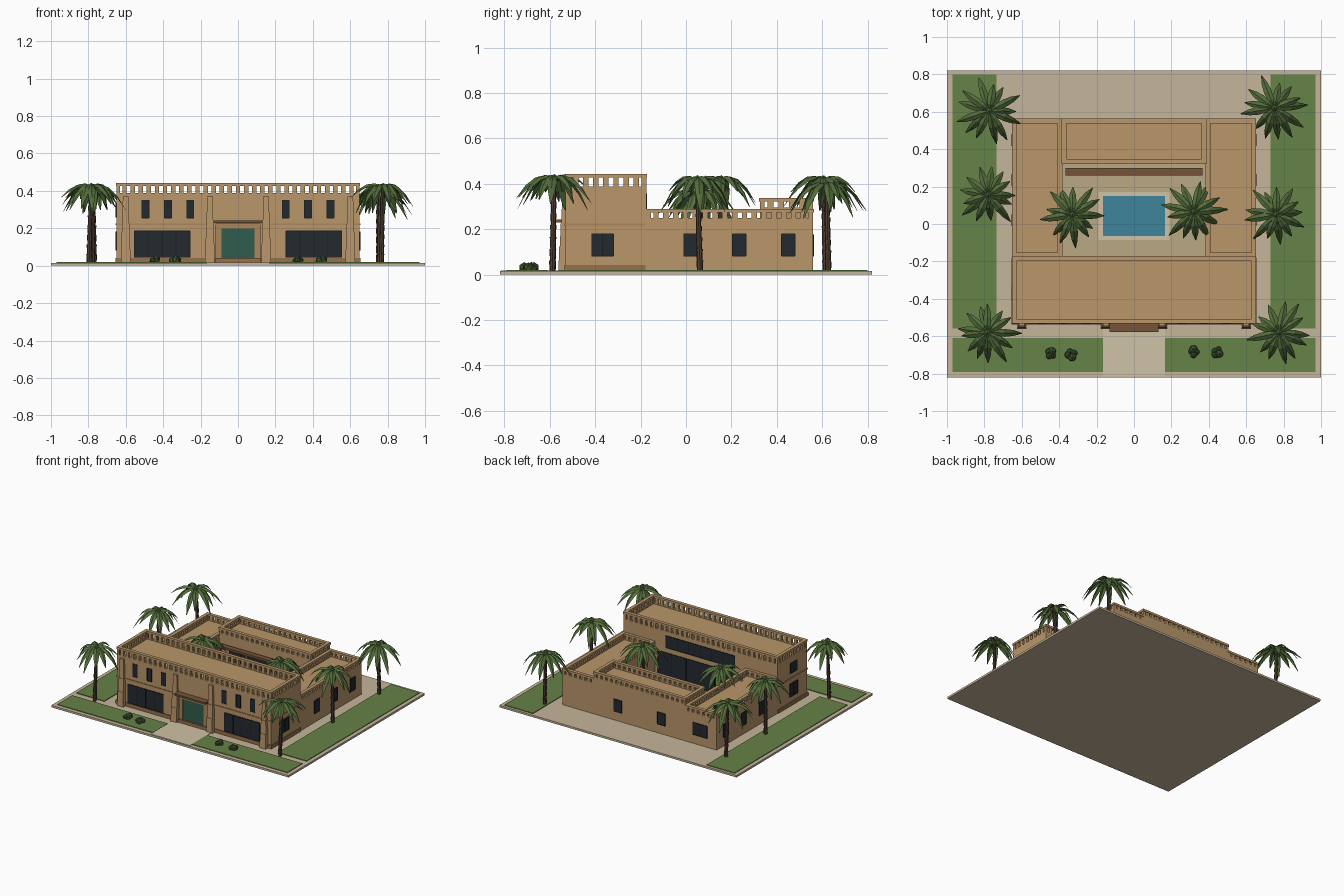
import bpy, bmesh, math, random
from mathutils import Matrix, Vector

if "Cube" in bpy.data.objects:
    bpy.data.objects.remove(bpy.data.objects["Cube"])

random.seed(4)

def mat(name, r, g, b):
    m = bpy.data.materials.new(name)
    m.diffuse_color = [((c / 255 + 0.055) / 1.055) ** 2.4 for c in (r, g, b)] + [1]
    m.use_nodes = True
    m.node_tree.nodes["Principled BSDF"].inputs["Base Color"].default_value = m.diffuse_color
    return m

WALL = mat("clay_wall", 186, 150, 106)
TRIM = mat("clay_trim", 172, 134, 92)
PLINTH = mat("plinth_brown", 150, 112, 76)
WOOD = mat("dark_wood", 118, 84, 56)
GLASS = mat("dark_glass", 36, 42, 48)
FRAME = mat("window_frame", 24, 27, 30)
DOOR = mat("green_door", 48, 92, 76)
STONE = mat("paving", 198, 182, 155)
PALE = mat("pale_paving", 208, 194, 166)
COURT = mat("court_paving", 186, 168, 132)
GRASS = mat("grass", 102, 130, 72)
WATER = mat("water", 62, 132, 156)
BARK = mat("bark", 84, 66, 52)
LEAF = mat("palm_leaf", 82, 108, 58)
SHRUB = mat("shrub_leaf", 66, 86, 50)

def finish(name, bm, m):
    me = bpy.data.meshes.new(name)
    bm.to_mesh(me)
    bm.free()
    me.materials.append(m)
    ob = bpy.data.objects.new(name, me)
    bpy.context.collection.objects.link(ob)
    return ob

def add_box(bm, x0, x1, y0, y1, z0, z1):
    mtx = (Matrix.Translation(((x0 + x1) / 2, (y0 + y1) / 2, (z0 + z1) / 2))
           @ Matrix.Diagonal((abs(x1 - x0), abs(y1 - y0), abs(z1 - z0), 1)))
    bmesh.ops.create_cube(bm, size=1, matrix=mtx)

def boxes(name, m, *items):
    bm = bmesh.new()
    for it in items:
        add_box(bm, *it)
    return finish(name, bm, m)

G = 0.015  # ground slab top

# Site: slab, lawns, path, courtyard and pool
boxes("ground_slab", STONE, (-1, 1, -.82, .82, 0, G))
boxes("lawns", GRASS, (-.97, -.735, -.56, .8, .01, .02), (.73, .97, -.56, .8, .01, .02),
      (-.97, -.165, -.79, -.61, .01, .02), (.165, .97, -.79, -.61, .01, .02))
boxes("entry_path", PALE, (-.165, .165, -.815, -.52, .01, .018))
boxes("courtyard_floor", COURT, (-.39, .39, -.18, .335, .01, .02))
boxes("pool_rim", PALE, (-.19, .19, -.085, -.065, .01, .028), (-.19, .19, .15, .17, .01, .028),
      (-.19, -.165, -.065, .15, .01, .028), (.165, .19, -.065, .15, .01, .028))
boxes("pool_water", WATER, (-.165, .165, -.065, .15, .01, .024))

# Building blocks, each with a pierced parapet
def parapet(name, x0, x1, y0, y1, deck, h0, h1, top, t=.02, pitch=.043):
    bm = bmesh.new()
    for z0, z1, o in ((deck - .01, h0, 0), (h1, top, .003)):
        for a, b in ((y0 - o, y0 + t + o), (y1 - t - o, y1 + o)):
            add_box(bm, x0 - o, x1 + o, a, b, z0, z1)
        for a, b in ((x0 - o, x0 + t + o), (x1 - t - o, x1 + o)):
            add_box(bm, a, b, y0 + t + o, y1 - t - o, z0, z1)
    def posts(a, b, place):
        n = round((b - a) / pitch)
        s = (b - a) / n
        for i in range(n + 1):
            c, w = a + i * s, s * .27
            place(max(a, c - w), min(b, c + w))
    for y in (y0, y1 - t):
        posts(x0, x1, lambda p, q: add_box(bm, p, q, y, y + t, h0, h1))
    for x in (x0, x1 - t):
        posts(y0, y1, lambda p, q: add_box(bm, x, x + t, p, q, h0, h1))
    finish(name, bm, WALL)

def block(name, x0, x1, y0, y1, deck, h0, h1, top):
    boxes(name, WALL, (x0, x1, y0, y1, .01, deck))
    parapet(name + "_parapet", x0, x1, y0, y1, deck, h0, h1, top)

block("main_block", -.65, .65, -.53, -.175, .38, .388, .427, .443)
block("left_wing", -.65, -.385, -.175, .56, .242, .25, .274, .29)
block("right_wing", .385, .65, -.175, .56, .242, .25, .274, .29)
block("back_wing", -.385, .385, .325, .56, .288, .296, .321, .338)

# Plinth and string course around the main block
boxes("plinth", PLINTH, (-.656, .656, -.536, -.178, .012, .042))
boxes("string_course", TRIM, (-.654, .654, -.534, -.178, .217, .225))

# Stepped, tapering front pilasters
bm = bmesh.new()
for x in (-.6, -.15, .15, .6):
    for w, d, z0, z1 in ((.026, .032, .012, .125), (.023, .025, .125, .225), (.018, .018, .225, .37)):
        geo = bmesh.ops.create_cube(bm, size=1)["verts"]
        for v in geo:
            k = .88 if v.co.z > 0 else 1
            v.co = (x + math.copysign(w * k, v.co.x), -.53 - d * k if v.co.y < 0 else -.525,
                    z1 if v.co.z > 0 else z0)
finish("front_pilasters", bm, WALL)

# Entrance: surround, green door and canopy
boxes("door_surround", TRIM, (-.12, -.088, -.54, -.52, .015, .225), (.088, .12, -.54, -.52, .015, .225),
      (-.088, .088, -.54, -.52, .2, .225))
boxes("door_step", PLINTH, (-.12, .12, -.55, -.52, .012, .042))
boxes("front_door", DOOR, (-.088, .088, -.537, -.52, .042, .2))
boxes("door_canopy", WOOD, (-.13, .13, -.578, -.525, .229, .243))
boxes("courtyard_canopy", WOOD, (-.365, .365, .26, .3, .215, .232))
boxes("courtyard_canopy_posts", WOOD,
      *[(x - .01, x + .01, .27, .29, .015, .216) for x in (-.35, -.12, .12, .35)])

# Windows: glass panel with mullions, on a wall facing along an axis
glass, bars = bmesh.new(), bmesh.new()
def window(axis, pos, sign, c, w, z0, z1, panes=1):
    def put(bm, a, b, p, q, d):
        e = (pos - sign * .01, pos + sign * d)
        add_box(bm, *((a, b) + e if axis == "y" else e + (a, b)), p, q)
    put(glass, c - w / 2, c + w / 2, z0, z1, .002)
    for i in range(panes + 1):
        x = c - w / 2 + w * i / panes
        put(bars, x - .002, x + .002, z0, z1, .004)
    for z in (z0, z1):
        put(bars, c - w / 2, c + w / 2, z - .002, z + .002, .004)

for s in (-1, 1):
    window("y", -.53, -1, s * .406, .298, .045, .185, 4)
    for x in (.255, .375, .495):
        window("y", -.53, -1, s * x, .038, .255, .35)
    window("x", s * .65, s, -.367, .096, .083, .18, 2)
    for y in (.02, .235, .45):
        window("x", s * .65, s, y, .06, .083, .18)
window("x", -.65, -1, -.367, .08, .26, .335)
for x in (.183, -.183):
    window("y", .56, 1, x, .065, .083, .175)
window("y", .56, 1, -.51, .12, .083, .175, 2)
window("y", -.175, 1, 0, .58, .265, .355, 6)
window("y", -.175, 1, 0, .72, .03, .225, 6)
window("y", .325, -1, 0, .6, .04, .19, 6)
finish("window_glass", glass, GLASS)
finish("window_frames", bars, FRAME)

# Palms: ringed trunk and drooping folded fronds
def palm(name, x, y, h, reach):
    bm = bmesh.new()
    n = 8
    lean = Vector((random.uniform(-.012, .012), random.uniform(-.012, .012), 0))
    seg = (h - .01) / n
    for i in range(n):
        r = .0145 - .004 * i / n
        p = Vector((x, y, .01 + seg * (i + .5))) - lean * (1 - i / n)
        bmesh.ops.create_cone(bm, cap_ends=True, segments=8, radius1=r * .85, radius2=r * 1.05,
                              depth=seg, matrix=Matrix.Translation(p))
    finish(name + "_trunk", bm, BARK)
    bm = bmesh.new()
    count = 13
    for i in range(count):
        a = math.tau * (i + random.uniform(-.25, .25)) / count
        L = reach * random.uniform(.75, 1.05)
        drop = random.uniform(.15, .22) if i % 2 else random.uniform(.19, .25)
        d, s = Vector((math.cos(a), math.sin(a), 0)), Vector((-math.sin(a), math.cos(a), 0))
        prev = None
        for t, w in ((0, .007), (.25, .017), (.5, .021), (.75, .016), (1, .002)):
            c = Vector((x, y, h + .1 * t - drop * t * t)) + d * L * t
            row = [bm.verts.new(c + s * w * k - Vector((0, 0, w * .6 * abs(k)))) for k in (-1, 0, 1)]
            if prev:
                for k in (0, 1):
                    bm.faces.new((prev[k], row[k], row[k + 1], prev[k + 1]))
            prev = row
    bmesh.ops.create_icosphere(bm, subdivisions=1, radius=.018, matrix=Matrix.Translation((x, y, h)))
    bmesh.ops.recalc_face_normals(bm, faces=bm.faces)
    finish(name + "_fronds", bm, LEAF)

for i, (x, y, h, r) in enumerate((
        (-.775, .605, .42, .18), (-.78, .155, .42, .18), (-.785, -.58, .425, .18),
        (.75, .62, .395, .18), (.76, .05, .42, .18), (.775, -.58, .425, .18),
        (-.33, .05, .36, .175), (.32, .065, .36, .175))):
    palm(f"palm_{i + 1}", x, y, h, r)

# Low shrubs in the front lawns
bm = bmesh.new()
for x, y in ((-.445, -.695), (-.335, -.697), (.32, -.685), (.445, -.685)):
    for k in range(4):
        a = k * 1.7 + x * 9
        p = (x + .014 * math.cos(a), y + .016 * math.sin(a), .027 + .004 * (k % 2))
        bmesh.ops.create_icosphere(bm, subdivisions=1, radius=random.uniform(.017, .025),
                                   matrix=Matrix.Translation(p))
finish("shrubs", bm, SHRUB)
